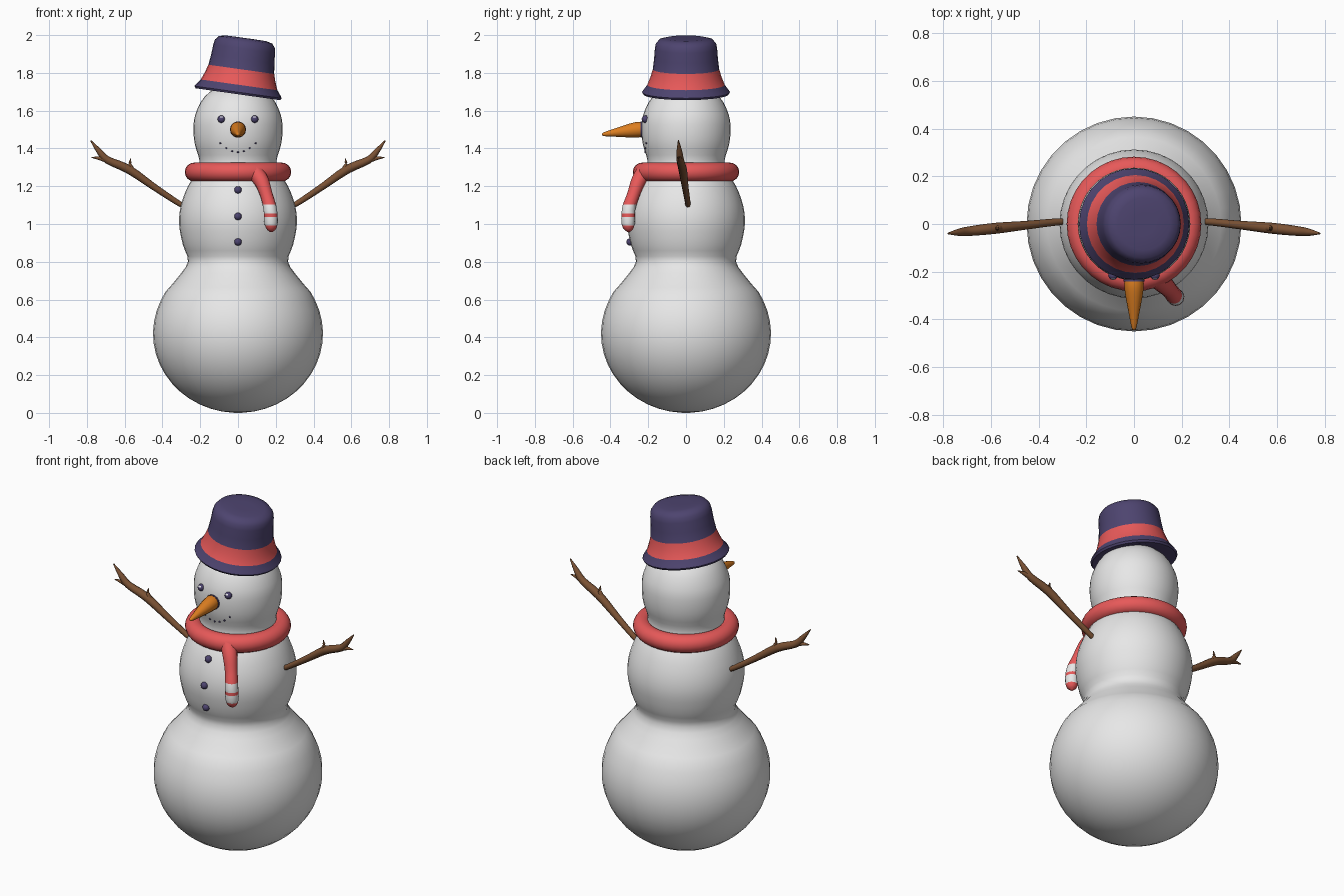
import bpy, bmesh, math
from mathutils import Vector, Matrix

cube = bpy.data.objects.get("Cube")
if cube:
    bpy.data.objects.remove(cube, do_unlink=True)


def material(name, rgb):
    m = bpy.data.materials.new(name)
    m.use_nodes = True
    m.diffuse_color = (*rgb, 1)
    m.node_tree.nodes["Principled BSDF"].inputs["Base Color"].default_value = (*rgb, 1)
    return m


SNOW = material("snow_white", (0.8, 0.8, 0.8))
RED = material("scarf_red", (0.8, 0.1, 0.1))
NAVY = material("dark_purple", (0.075, 0.058, 0.16))
ORANGE = material("carrot_orange", (0.72, 0.21, 0.015))
BROWN = material("wood_brown", (0.2, 0.085, 0.035))


def finish(name, bm, mats, rule=None, angle=40):
    """Turn a bmesh into a shaded object; rule picks the material of a face."""
    bmesh.ops.recalc_face_normals(bm, faces=bm.faces)
    for f in bm.faces:
        f.material_index = rule(f) if rule else 0
    me = bpy.data.meshes.new(name)
    bm.to_mesh(me)
    bm.free()
    for m in mats:
        me.materials.append(m)
    ob = bpy.data.objects.new(name, me)
    bpy.context.collection.objects.link(ob)
    bpy.ops.object.select_all(action="DESELECT")
    ob.select_set(True)
    bpy.context.view_layer.objects.active = ob
    bpy.ops.object.shade_smooth_by_angle(angle=math.radians(angle))
    return ob


def smooth_path(points, steps):
    """Smooth curve running through all the points."""
    p = [Vector(q) for q in points]
    p = [2 * p[0] - p[1]] + p + [2 * p[-1] - p[-2]]
    out = []
    for a, b, c, d in zip(p, p[1:], p[2:], p[3:]):
        for i in range(steps):
            t = i / steps
            out.append(0.5 * (2 * b + (c - a) * t + (2 * a - 5 * b + 4 * c - d) * t ** 2
                              + (3 * b - a - 3 * c + d) * t ** 3))
    return out + [p[-2]]


def skin(bm, rings):
    """Join rings of points into a closed skin with capped ends."""
    loops = [[bm.verts.new(v) for v in ring] for ring in rings]
    for lo, hi in zip(loops, loops[1:]):
        for i in range(len(lo)):
            j = (i + 1) % len(lo)
            bm.faces.new((lo[i], lo[j], hi[j], hi[i]))
    bm.faces.new(loops[0])
    bm.faces.new(loops[-1])


def lathe(bm, profile, sides):
    turns = [2 * math.pi * i / sides for i in range(sides)]
    skin(bm, [[(r * math.cos(a), r * math.sin(a), z) for a in turns] for r, z in profile])


def tube(bm, points, steps=4, sides=10):
    """Points are (x, y, z, radius)."""
    path = smooth_path(points, steps)
    rings = []
    for i, p in enumerate(path):
        way = path[min(i + 1, len(path) - 1)].xyz - path[max(i - 1, 0)].xyz
        q = way.to_track_quat("Z", "Y")
        turns = [2 * math.pi * k / sides for k in range(sides)]
        rings.append([p.xyz + q @ Vector((math.cos(a), math.sin(a), 0)) * p.w for a in turns])
    skin(bm, rings)


# Body and head as one turned shape
bottom = [(0.45 * math.sin(a), 0.42 - 0.42 * math.cos(a))
          for a in (math.radians(d) for d in range(3, 116, 8))]
upper = smooth_path([(0.385, 0.64), (0.325, 0.71), (0.265, 0.8), (0.292, 0.89), (0.312, 1.0),
                     (0.302, 1.1), (0.265, 1.2), (0.215, 1.28), (0.205, 1.34), (0.228, 1.42),
                     (0.236, 1.5), (0.226, 1.58), (0.18, 1.67), (0.1, 1.73), (0.02, 1.75)], 3)
profile = bottom + [tuple(p) for p in upper]
bm = bmesh.new()
lathe(bm, profile, 36)
finish("snow_body", bm, [SNOW], angle=60)


def front_point(x, z):
    """Point on the front of the body."""
    for (r0, z0), (r1, z1) in zip(profile, profile[1:]):
        if z0 <= z <= z1:
            r = r0 + (r1 - r0) * (z - z0) / (z1 - z0)
            return Vector((x, -math.sqrt(r * r - x * x), z))


def ball(name, centre, radius, mats, rule=None):
    bm = bmesh.new()
    bmesh.ops.create_uvsphere(bm, u_segments=12, v_segments=8, radius=radius,
                              matrix=Matrix.Translation(centre))
    return finish(name, bm, mats, rule, 60)


# Buttons, eyes with a small glint, and mouth dots
for i, z in enumerate((1.18, 1.04, 0.905)):
    ball(f"button_{i + 1}", front_point(0, z), 0.02, [NAVY])
glint = Vector((0.1, -0.85, 0.5)).normalized()
for side, x in (("right", -0.088), ("left", 0.088)):
    ball(f"{side}_eye", front_point(x, 1.555), 0.02, [NAVY, SNOW],
         lambda f: int(f.normal.dot(glint) > 0.94))
for i in range(-3, 4):
    x = i * 0.031
    ball(f"mouth_dot_{i + 4}", front_point(x, 1.38 + 5.5 * x * x), 0.005, [NAVY])

# Carrot nose on a dark disc
bm = bmesh.new()
tube(bm, [(0, -0.21, 1.5, 0.036), (0, -0.25, 1.5, 0.041), (0, -0.3, 1.494, 0.036),
          (0, -0.38, 1.483, 0.021), (0, -0.435, 1.475, 0.01), (0, -0.445, 1.474, 0.002)], 3, 12)
finish("carrot_nose", bm, [ORANGE], angle=60)
bm = bmesh.new()
tube(bm, [(0, -0.232, 1.5, 0.043), (0, -0.241, 1.5, 0.043)], 1, 14)
finish("nose_disc", bm, [NAVY])

# Scarf ring and its striped tail
bm = bmesh.new()
turns = [2 * math.pi * i / 16 for i in range(16)]
section = [(0.232 + 0.05 * math.cos(a), 1.275 + 0.05 * math.sin(a)) for a in turns]
section.append(section[0])
lathe(bm, section, 36)
bmesh.ops.delete(bm, geom=[f for f in bm.faces if len(f.verts) > 4], context="FACES")
bmesh.ops.remove_doubles(bm, verts=bm.verts, dist=0.0001)
finish("scarf_ring", bm, [RED], angle=60)

bm = bmesh.new()
tube(bm, [(0.09, -0.22, 1.275, 0.045), (0.125, -0.252, 1.225, 0.04), (0.152, -0.28, 1.15, 0.034),
          (0.17, -0.303, 1.08, 0.036), (0.175, -0.306, 1.01, 0.036), (0.176, -0.304, 0.975, 0.026),
          (0.176, -0.303, 0.957, 0.006)], 6, 12)
for z in (1.103, 1.055, 1.038, 0.992):
    bmesh.ops.bisect_plane(bm, geom=bm.verts[:] + bm.edges[:] + bm.faces[:],
                           plane_co=(0, 0, z), plane_no=(0, 0, 1))


def stripes(f):
    z = f.calc_center_median().z
    return int(1.055 < z < 1.103 or 0.992 < z < 1.038)


finish("scarf_tail", bm, [RED, SNOW], stripes, 60)

# Tilted hat with a red band
bm = bmesh.new()
lathe(bm, [(0.16, 0.004), (0.205, -0.008), (0.226, -0.008), (0.233, 0.003), (0.225, 0.016),
           (0.205, 0.042), (0.188, 0.085), (0.176, 0.125), (0.169, 0.18), (0.165, 0.235),
           (0.16, 0.262), (0.143, 0.283), (0.11, 0.291), (0.05, 0.292)], 28)
hat = finish("hat", bm, [NAVY, RED],
             lambda f: int(0.042 < f.calc_center_median().z < 0.125), 50)
hat.location = (0, 0, 1.695)
hat.rotation_euler.y = math.radians(8)

# Branch arms with short twigs, mirrored
for side, s in (("left", 1), ("right", -1)):
    bm = bmesh.new()
    for branch in ([(0.27, 0.01, 1.085, 0.012), (0.33, 0.008, 1.12, 0.015), (0.45, -0.005, 1.2, 0.018),
                    (0.58, -0.018, 1.29, 0.023), (0.69, -0.03, 1.338, 0.02),
                    (0.735, -0.035, 1.385, 0.015), (0.78, -0.04, 1.442, 0.003)],
                   [(0.56, -0.017, 1.28, 0.018), (0.572, -0.018, 1.315, 0.01),
                    (0.568, -0.02, 1.347, 0.002)],
                   [(0.68, -0.029, 1.335, 0.018), (0.73, -0.035, 1.348, 0.011),
                    (0.775, -0.038, 1.352, 0.002)]):
        tube(bm, [(s * x, y, z, r) for x, y, z, r in branch], 3, 8)
    finish(f"{side}_arm", bm, [BROWN], angle=50)
